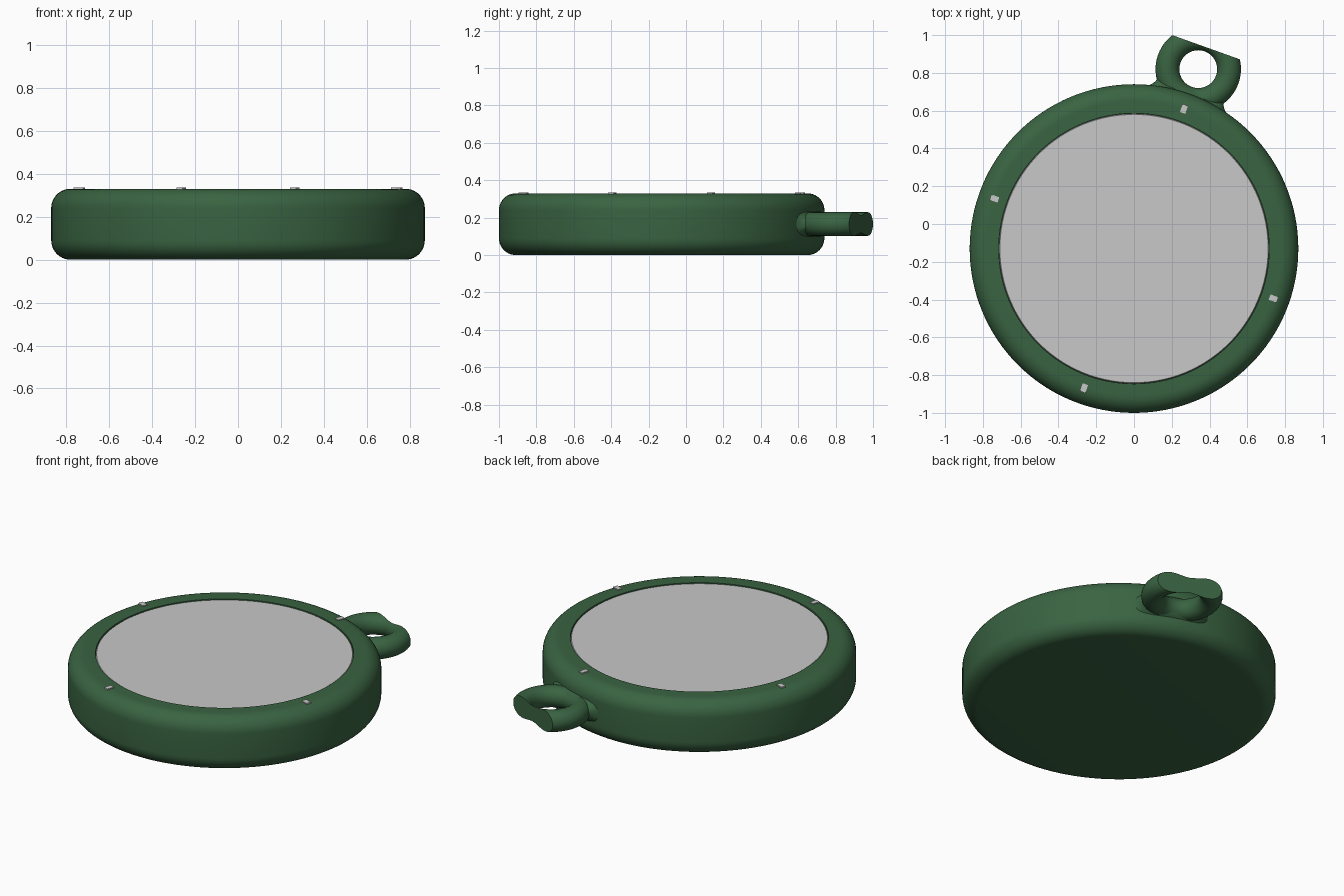
import bpy, bmesh, math
from mathutils import Matrix, Vector

if "Cube" in bpy.data.objects:
    bpy.data.objects.remove(bpy.data.objects["Cube"])

CENTER = Vector((0, -0.13, 0))
TURN = math.radians(-19.7)          # the ring and marks are turned clockwise
MID_Z = 0.166


def material(name, rgb):
    m = bpy.data.materials.new(name)
    m.diffuse_color = (*rgb, 1)
    m.use_nodes = True
    m.node_tree.nodes["Principled BSDF"].inputs["Base Color"].default_value = m.diffuse_color
    return m


GREEN = material("dark green", (0.041, 0.125, 0.053))
GREY = material("light grey", (0.58, 0.58, 0.58))


def finish(name, bm, mat, matrix=None):
    if matrix:
        bm.transform(matrix)
    bmesh.ops.recalc_face_normals(bm, faces=bm.faces)
    me = bpy.data.meshes.new(name)
    bm.to_mesh(me)
    bm.free()
    me.materials.append(mat)
    ob = bpy.data.objects.new(name, me)
    bpy.context.collection.objects.link(ob)
    bpy.ops.object.select_all(action='DESELECT')
    ob.select_set(True)
    bpy.context.view_layer.objects.active = ob
    bpy.ops.object.shade_smooth_by_angle(angle=math.radians(35))
    return ob


def skin(bm, rings, close=False):
    """Join rings of points with quads."""
    vs = [[bm.verts.new(p) for p in r] for r in rings]
    n = len(vs[0])
    pairs = list(zip(vs, vs[1:])) + ([(vs[-1], vs[0])] if close else [])
    for a, b in pairs:
        for i in range(n):
            j = (i + 1) % n
            bm.faces.new((a[i], a[j], b[j], b[i]))
    if not close:
        bm.faces.new(vs[0])
        bm.faces.new(vs[-1])


def lathe(name, profile, mat, n=128):
    bm = bmesh.new()
    skin(bm, [[(r * math.cos(i * math.tau / n), r * math.sin(i * math.tau / n), z)
               for i in range(n)] for r, z in profile])
    return finish(name, bm, mat, Matrix.Translation(CENTER))


# round case with rounded edges and a shallow seat for the dial
R, H, F, DIAL = 0.87, 0.33, 0.09, 0.716
arc = [math.radians(a) for a in range(0, 91, 9)]
profile = [(R - F + F * math.sin(a), F - F * math.cos(a)) for a in arc]
profile += [(R - F + F * math.cos(a), H - F + F * math.sin(a)) for a in arc]
profile += [(DIAL, H), (DIAL, H - 0.02)]
lathe("case", profile, GREEN)

# flat dial cover
lathe("dial_cover", [(DIAL - 0.002, H - 0.018), (DIAL - 0.002, H - 0.008),
                     (DIAL - 0.006, H - 0.004)], GREY)

to_lug = Matrix.Translation(CENTER) @ Matrix.Rotation(TURN, 4, 'Z')

# hanging ring, cut off flat on its outer side
RING_D, MAJOR, MINOR = 1.009, 0.163, 0.063
bm = bmesh.new()
rings = []
for i in range(72):
    a = i * math.tau / 72
    ring = []
    for j in range(32):
        b = j * math.tau / 32
        r = MAJOR + MINOR * math.cos(b)
        ring.append((r * math.cos(a), RING_D + r * math.sin(a), MID_Z + MINOR * math.sin(b)))
    rings.append(ring)
skin(bm, rings, close=True)
bmesh.ops.bisect_plane(bm, geom=bm.verts[:] + bm.edges[:] + bm.faces[:],
                       plane_co=(0, RING_D + 0.123, 0), plane_no=(0, 1, 0),
                       clear_outer=True)
bmesh.ops.holes_fill(bm, edges=[e for e in bm.edges if e.is_boundary], sides=0)
finish("hanging_ring", bm, GREEN, to_lug)

# flared neck blending the ring into the case: distance, half width, half height
bm = bmesh.new()
sections = [(0.80, 0.255, 0.105), (0.835, 0.222, 0.09), (0.855, 0.203, 0.076),
            (0.872, 0.191, 0.064), (0.886, 0.188, 0.052), (0.900, 0.186, 0.03)]
rings = []
for d, w, h in sections:
    ring = []
    for i in range(48):
        c, s = math.cos(i * math.tau / 48), math.sin(i * math.tau / 48)
        ring.append((w * math.copysign(abs(c) ** 0.7, c), d,
                     MID_Z + h * math.copysign(abs(s) ** 0.7, s)))
    rings.append(ring)
skin(bm, rings)
finish("ring_neck", bm, GREEN, to_lug)

# four small raised direction marks on the rim
for k, side in enumerate(("north", "east", "south", "west")):
    bm = bmesh.new()
    bmesh.ops.create_cube(bm, size=1, matrix=Matrix.Translation((0, 0.785, H + 0.001))
                          @ Matrix.Diagonal((0.03, 0.045, 0.008, 1)))
    finish(side + "_mark", bm, GREY,
           to_lug @ Matrix.Rotation(-k * math.pi / 2, 4, 'Z'))
